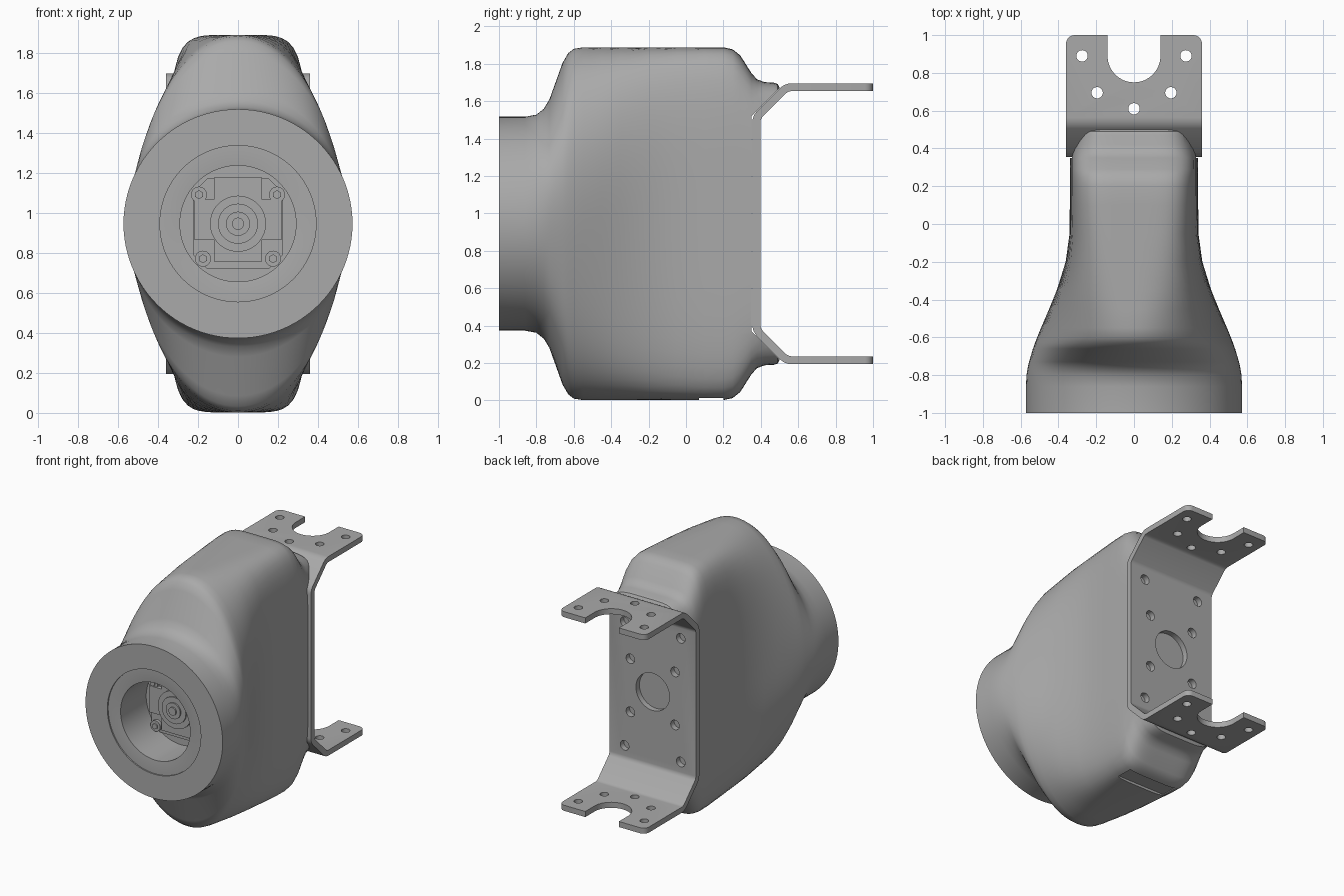
import bpy, bmesh
from math import sin, cos, pi, radians
from mathutils import Matrix

if "Cube" in bpy.data.objects:
    bpy.data.objects.remove(bpy.data.objects["Cube"])

MID = 0.945  # height of the joint axis

grey = bpy.data.materials.new("Satin Grey")
grey.use_nodes = True
grey.diffuse_color = (0.4, 0.4, 0.4, 1)
grey.node_tree.nodes["Principled BSDF"].inputs["Base Color"].default_value = grey.diffuse_color


def finish(name, bm):
    bmesh.ops.recalc_face_normals(bm, faces=bm.faces)
    mesh = bpy.data.meshes.new(name)
    bm.to_mesh(mesh)
    bm.free()
    mesh.materials.append(grey)
    obj = bpy.data.objects.new(name, mesh)
    bpy.context.collection.objects.link(obj)
    return obj


def activate(obj):
    bpy.ops.object.select_all(action='DESELECT')
    obj.select_set(True)
    bpy.context.view_layer.objects.active = obj


def smooth(obj, angle=30):
    activate(obj)
    bpy.ops.object.shade_smooth_by_angle(angle=radians(angle))


def apply(obj, mod):
    activate(obj)
    bpy.ops.object.modifier_apply(modifier=mod.name)


def cut(obj, cutter):
    cutter.hide_render = True
    mod = obj.modifiers.new("Cut", 'BOOLEAN')
    mod.operation, mod.solver, mod.object = 'DIFFERENCE', 'EXACT', cutter
    apply(obj, mod)
    bpy.data.objects.remove(cutter)


def add_rod(bm, x, y, z, r, length, axis='Y', sides=32):
    """Cylinder centred on a point, along Y or Z."""
    turn = Matrix.Rotation(pi / 2, 4, 'X') if axis == 'Y' else Matrix()
    bmesh.ops.create_cone(bm, cap_ends=True, segments=sides, radius1=r, radius2=r,
                          depth=length, matrix=Matrix.Translation((x, y, z)) @ turn)


def add_box(bm, centre, size):
    return bmesh.ops.create_cube(bm, matrix=Matrix.Translation(centre) @ Matrix.Diagonal((*size, 1)))["verts"]


def ease(t):
    t = min(max(t, 0), 1)
    return t * t * (3 - 2 * t)


# Housing: round mouth with a bore, blending into a tall rounded slab
def ring(bm, y, w, h, n=2, count=96):
    verts = []
    for i in range(count):
        c, s = cos(2 * pi * i / count), sin(2 * pi * i / count)
        k = (abs(c) ** n + abs(s) ** n) ** (-1 / n)
        verts.append(bm.verts.new((w * c * k, y, MID + h * s * k)))
    return verts


def half_width(y):
    t = min(max(-y / 0.85, 0), 1) ** 1.15
    return 0.34 + 0.232 * ease(t) - 0.03 * ease((y - 0.36) / 0.15)


bore = [(-0.68, 0.29), (-0.985, 0.29), (-0.99, 0.34), (-0.99, 0.39), (-1, 0.39)]
heights = [(-1, .572), (-.86, .572), (-.8, .583), (-.76, .615), (-.73, .665), (-.66, .86),
           (-.63, .912), (-.6, .935), (-.55, .943), (-.45, .943), (-.35, .943), (-.2, .943),
           (-.05, .943), (.1, .943), (.2, .943), (.25, .932), (.29, .9), (.35, .805),
           (.38, .772), (.42, .757), (.47, .754), (.49, .747), (.505, .72)]
bm = bmesh.new()
rings = [ring(bm, y, r, r) for y, r in bore]
rings += [ring(bm, y, half_width(y), h, 2 + 3.5 * ease((y + 0.65) / 0.85)) for y, h in heights]
for a, b in zip(rings, rings[1:]):
    for i in range(len(a)):
        bm.faces.new((a[i - 1], a[i], b[i], b[i - 1]))
bm.faces.new(rings[0])
bm.faces.new(rings[-1])
housing = finish("housing", bm)

# Seat for the bracket, flared at both ends
bm = bmesh.new()
seat = [(0.35, 0.575), (0.65, 0.875), (0.65, -0.875), (0.35, -0.575)]
face = bm.faces.new([bm.verts.new((-1, y, MID + z)) for y, z in seat])
moved = bmesh.ops.extrude_face_region(bm, geom=[face])["geom"]
bmesh.ops.translate(bm, verts=[v for v in moved if isinstance(v, bmesh.types.BMVert)], vec=(2, 0, 0))
cut(housing, finish("seat_cutter", bm))

# Cable slot under the housing
bm = bmesh.new()
add_box(bm, (0, 0.135, -0.04), (0.4, 0.13, 0.12))
cut(housing, finish("slot_cutter", bm))
smooth(housing)

# Bracket: bent sheet with rounded corners
bm = bmesh.new()
half = [(1, 0.73), (0.538, 0.73), (0.376, 0.568)]
path = half + [(y, -z) for y, z in reversed(half)]
rows = [[bm.verts.new((x, y, MID + z)) for x in (-0.36, 0.36)] for y, z in path]
for a, b in zip(rows, rows[1:]):
    bm.faces.new((a[0], a[1], b[1], b[0]))
bends = [bm.edges.get(row) for row in rows[1:-1]]
bmesh.ops.bevel(bm, geom=bends, offset=0.025, segments=4, profile=0.5, affect='EDGES')
corners = [v for v in bm.verts if v.co.y > 0.99]
bmesh.ops.bevel(bm, geom=corners, offset=0.045, segments=5, profile=0.5, affect='VERTICES')
bracket = finish("bracket", bm)
sheet = bracket.modifiers.new("Sheet", 'SOLIDIFY')
sheet.thickness, sheet.offset, sheet.use_even_offset = 0.042, 0, True
apply(bracket, sheet)

# Bracket holes: bolts through both tabs and through the back plate
bm = bmesh.new()
add_rod(bm, 0, 0.61, MID, 0.03, 3, 'Z')
add_rod(bm, 0, 0.376, MID, 0.14, 0.2, 'Y', 48)
for side in (-1, 1):
    for x, y in ((0.275, 0.89), (0.195, 0.695)):
        add_rod(bm, side * x, y, MID, 0.03, 3, 'Z')
    for x, z in ((0.234, 0.466), (0.186, 0.2)):
        for up in (-z, z):
            add_rod(bm, side * x, 0.376, MID + up, 0.036, 0.2)
cut(bracket, finish("hole_cutter", bm))

# Open notch at the end of each tab
bm = bmesh.new()
add_rod(bm, 0, 0.89, MID, 0.14, 3, 'Z', 64)
cut(bracket, finish("notch_round_cutter", bm))
bm = bmesh.new()
add_box(bm, (0, 1.04, MID), (0.28, 0.3, 3))
cut(bracket, finish("notch_cutter", bm))
smooth(bracket)

# Motor inside the bore: flange, hub and shaft
bm = bmesh.new()
add_box(bm, (0, -0.69, MID), (0.45, 0.04, 0.45))
upright = [e for e in bm.edges if abs(e.verts[0].co.y - e.verts[1].co.y) > 0.01]
bmesh.ops.bevel(bm, geom=upright, offset=0.07, segments=1, affect='EDGES')
finish("motor_flange", bm)

bm = bmesh.new()
add_box(bm, (0, -0.72, MID + 0.02), (0.24, 0.04, 0.42))
add_box(bm, (0, -0.72, MID + 0.02), (0.44, 0.04, 0.2))
finish("motor_face", bm)

for name, r, front in (("motor_hub", 0.14, 0.755), ("hub_ring", 0.1, 0.765),
                       ("shaft", 0.06, 0.775), ("shaft_tip", 0.03, 0.785)):
    bm = bmesh.new()
    add_rod(bm, 0, -(front + 0.68) / 2, MID, r, front - 0.68, sides=48)
    smooth(finish(name, bm))

# Flange screws with hex centres
for side, label in ((1, "left"), (-1, "right")):
    for x, z, row in ((0.195, 0.145, "upper"), (0.175, -0.175, "lower")):
        bm = bmesh.new()
        add_rod(bm, side * x, -0.715, MID + z, 0.04, 0.04)
        add_rod(bm, side * x, -0.725, MID + z, 0.022, 0.04, sides=6)
        smooth(finish(f"{label}_{row}_screw", bm))
